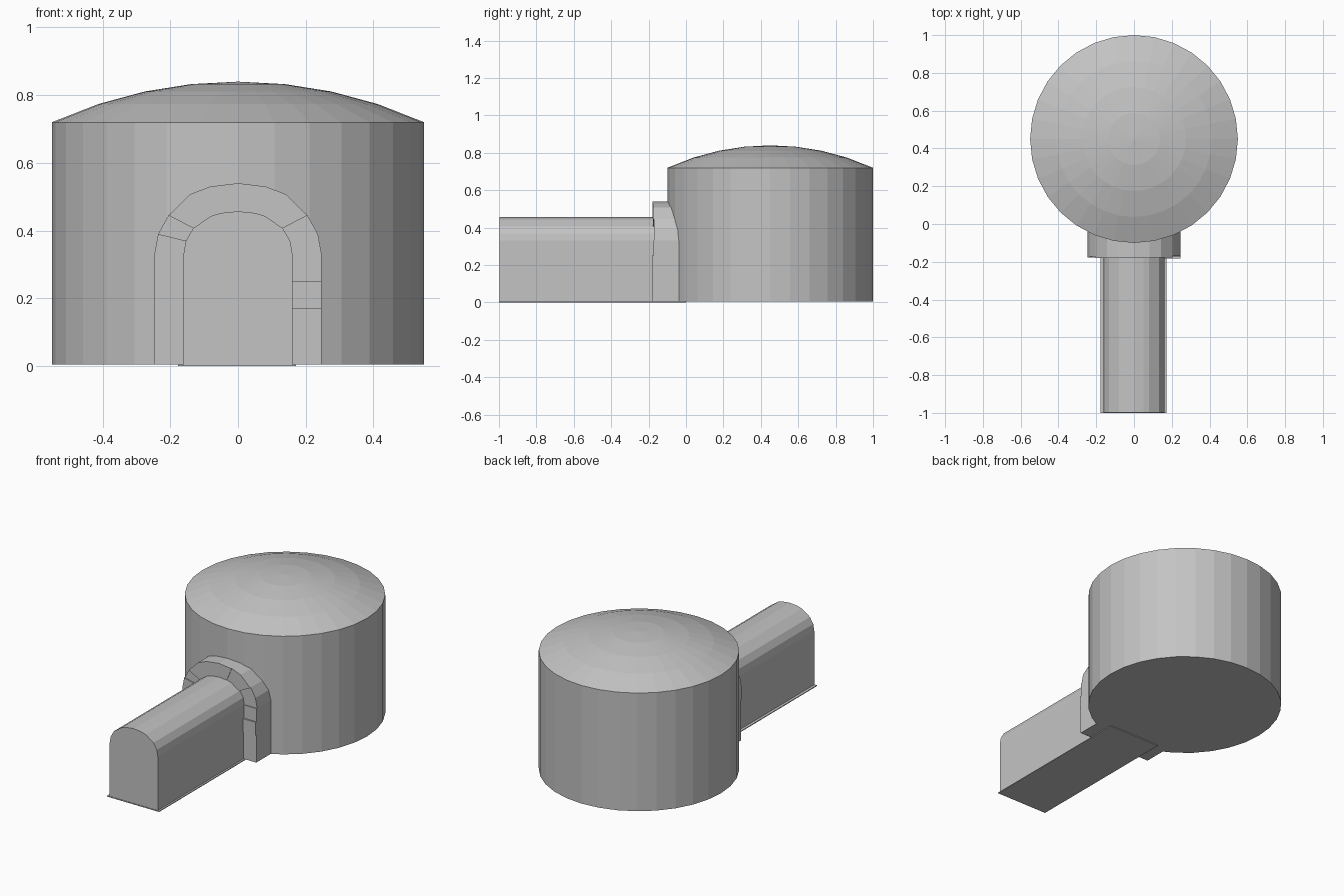
import bpy, bmesh, math
from mathutils import Vector

cube = bpy.data.objects.get("Cube")
if cube:
    bpy.data.objects.remove(cube, do_unlink=True)

GREY = (0.55, 0.55, 0.55, 1.0)
stone = bpy.data.materials.new("grey stone")
stone.use_nodes = True
stone.diffuse_color = GREY
stone.node_tree.nodes["Principled BSDF"].inputs["Base Color"].default_value = GREY

BASE = 0.005
RADIUS, CENTRE_Y, WALL_TOP, ROOF_TOP = 0.55, 0.45, 0.72, 0.84


def finish(name, bm):
    """Turn a bmesh into a flat-shaded grey object."""
    bmesh.ops.recalc_face_normals(bm, faces=bm.faces)
    mesh = bpy.data.meshes.new(name)
    bm.to_mesh(mesh)
    bm.free()
    mesh.materials.append(stone)
    obj = bpy.data.objects.new(name, mesh)
    bpy.context.collection.objects.link(obj)
    return obj


def prism(name, outline, y0, y1):
    """Extrude an x-z outline along y."""
    bm = bmesh.new()
    face = bm.faces.new([bm.verts.new((x, y0, z)) for x, z in outline])
    out = bmesh.ops.extrude_face_region(bm, geom=[face])
    moved = [v for v in out["geom"] if isinstance(v, bmesh.types.BMVert)]
    bmesh.ops.translate(bm, verts=moved, vec=(0, y1 - y0, 0))
    return finish(name, bm)


def turned(name, profile, sides=32):
    """Spin an r-z profile around the axis of the round room."""
    bm = bmesh.new()
    verts = [bm.verts.new((r, CENTRE_Y, z)) for r, z in profile]
    edges = [bm.edges.new(pair) for pair in zip(verts, verts[1:])]
    bmesh.ops.spin(bm, geom=verts + edges, cent=(0, CENTRE_Y, 0),
                   axis=(0, 0, 1), angle=math.tau, steps=sides)
    bmesh.ops.remove_doubles(bm, verts=bm.verts, dist=0.0005)
    return finish(name, bm)


# Round room: drum wall and shallow domed roof
rise = ROOF_TOP - WALL_TOP
sphere = (RADIUS ** 2 + rise ** 2) / (2 * rise)
dome = []
for i in range(5):
    r = RADIUS * i / 4
    dome.append((r, ROOF_TOP - sphere + math.sqrt(sphere ** 2 - r ** 2)))
turned("round_room", [(0, BASE), (RADIUS, BASE)] + dome[::-1])

# Half arch: inner and outer points, from the ground to the crown
half = [
    ((0.161, BASE), (0.247, BASE)),
    ((0.161, 0.17), (0.247, 0.17)),
    ((0.161, 0.25), (0.247, 0.25)),
    ((0.161, 0.33), (0.247, 0.33)),
    ((0.154, 0.37), (0.236, 0.39)),
    ((0.132, 0.407), (0.205, 0.445)),
    ((0.08, 0.443), (0.142, 0.507)),
    ((0.05, 0.452), (0.083, 0.53)),
]
crown = ((0, 0.457), (0, 0.54))
mirrored = [tuple((-x, z) for x, z in pair) for pair in reversed(half)]
stations = half + [crown] + mirrored
inner = [s[0] for s in stations]
outer = [s[1] for s in stations]

# Entrance tunnel with a closed front and a thin floor slab
prism("entrance_tunnel", inner, -0.997, 0.0)
prism("tunnel_floor", [(-0.177, 0), (0.172, 0), (0.172, BASE), (-0.177, BASE)], -1.0, 0.0)

# Arch stones, each standing out by a slightly different depth
seams = [0, 1, 2, 3, 5, 7, 11, 12, 14, 16]
fronts = [-0.178, -0.183, -0.174, -0.17, -0.177, -0.18, -0.173, -0.178, -0.174]
for n, (a, b, front) in enumerate(zip(seams, seams[1:], fronts), 1):
    prism(f"arch_stone_{n}", outer[a:b + 1] + inner[a:b + 1][::-1], front, 0.0)
